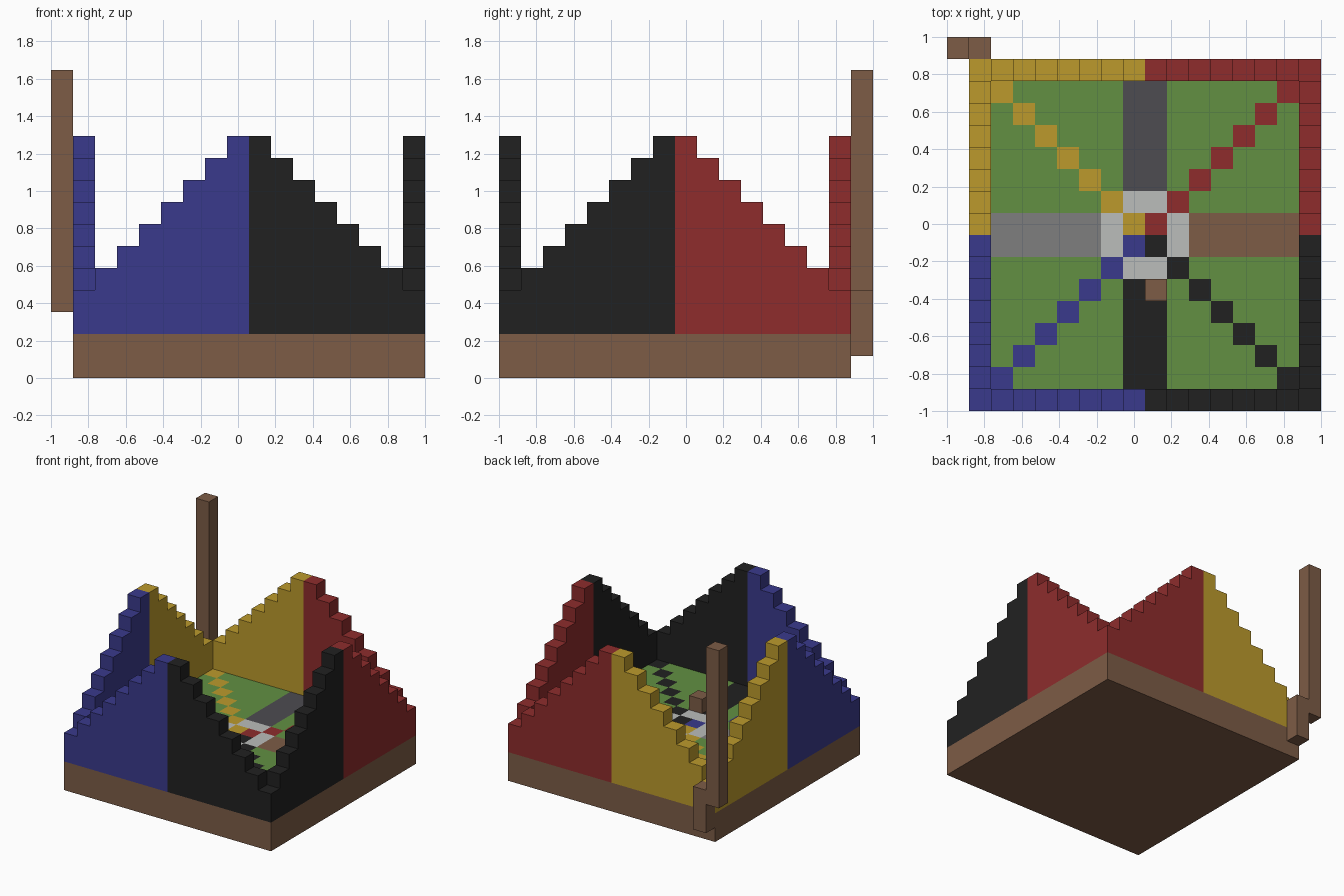
import bpy
import bmesh

cube = bpy.data.objects.get("Cube")
if cube:
    bpy.data.objects.remove(cube, do_unlink=True)

U = 2 / 17            # size of one block
CX, CY = 9, 8         # arena centre, in blocks
BASE_TOP, FLOOR_TOP, PEAK = 2, 3, 11


def make_material(name, rgb):
    """Flat material from an 8-bit sRGB colour, stored as linear."""
    lin = [((c / 255 + 0.055) / 1.055) ** 2.4 for c in rgb]
    mat = bpy.data.materials.new(name)
    mat.use_nodes = True
    mat.diffuse_color = (*lin, 1)
    bsdf = mat.node_tree.nodes["Principled BSDF"]
    bsdf.inputs["Base Color"].default_value = (*lin, 1)
    bsdf.inputs["Roughness"].default_value = 0.9
    return mat


MATS = {name: make_material(name, rgb) for name, rgb in {
    "blue": (58, 58, 140),
    "black": (33, 33, 33),
    "red": (142, 44, 44),
    "yellow": (188, 154, 44),
    "green": (98, 144, 66),
    "brown": (125, 92, 70),
    "grey": (127, 127, 127),
    "dark grey": (77, 76, 81),
    "light grey": (187, 189, 187),
}.items()}


def world(x, y, z):
    return (x * U - 1, y * U - 1, z * U)


def finish(name, bm, colours):
    bmesh.ops.recalc_face_normals(bm, faces=bm.faces)
    mesh = bpy.data.meshes.new(name)
    bm.to_mesh(mesh)
    bm.free()
    for colour in colours:
        mesh.materials.append(MATS[colour])
    obj = bpy.data.objects.new(name, mesh)
    bpy.context.collection.objects.link(obj)
    return obj


def box(name, low, high, colour):
    bm = bmesh.new()
    bmesh.ops.create_cube(bm, size=1)
    for v in bm.verts:
        v.co = world(*[l if c < 0 else h for c, l, h in zip(v.co, low, high)])
    return finish(name, bm, [colour])


def add_stepped_wall(bm, length, place):
    """Staircase profile falling outward from the peak, one block thick."""
    profile = [(0, BASE_TOP)]
    for i in range(length):
        profile += [(i, PEAK - i), (i + 1, PEAK - i)]
    profile.append((length, BASE_TOP))
    sides = [[bm.verts.new(world(*place(u, d, z))) for u, z in profile]
             for d in (7, 8)]
    bm.faces.new(sides[0])
    bm.faces.new(sides[1])
    n = len(profile)
    for i in range(n):
        j = (i + 1) % n
        bm.faces.new((sides[0][i], sides[0][j], sides[1][j], sides[1][i]))


# Base and the four coloured corner walls
box("base", (1, 0, 0), (17, 16, BASE_TOP), "brown")

QUADRANTS = {(-1, -1): ("front_right", "blue"), (1, -1): ("front_left", "black"),
             (1, 1): ("back_left", "red"), (-1, 1): ("back_right", "yellow")}

for (sx, sy), (side, colour) in QUADRANTS.items():
    bm = bmesh.new()
    add_stepped_wall(bm, 8, lambda u, d, z: (CX + sx * u, CY + sy * d, z))
    add_stepped_wall(bm, 7, lambda u, d, z: (CX + sx * d, CY + sy * u, z))
    finish(side + "_wall", bm, [colour])


# Arena floor: diagonals, a centre ring and four paths on grass
def floor_colour(i, j):
    a, b = max(i, -1 - i), max(j, -1 - j)      # block rings from the centre
    sx, sy = (1 if i >= 0 else -1), (1 if j >= 0 else -1)
    if a == b:
        return QUADRANTS[sx, sy][1]
    if min(a, b) > 0:
        return "green"
    if max(a, b) == 1:
        return "light grey"
    if a == 0:
        return "dark grey" if sy > 0 else "black"
    return "brown" if sx > 0 else "grey"


names = list(MATS)
bm = bmesh.new()
for i in range(-7, 7):
    for j in range(-7, 7):
        corners = ((i, j), (i + 1, j), (i + 1, j + 1), (i, j + 1))
        face = bm.faces.new([bm.verts.new(world(CX + x, CY + y, FLOOR_TOP))
                             for x, y in corners])
        face.material_index = names.index(floor_colour(i, j))
bmesh.ops.remove_doubles(bm, verts=bm.verts, dist=0.001)
floor = finish("arena_floor", bm, names)
if floor.data.polygons[0].normal.z < 0:
    floor.data.flip_normals()

# Single block standing on the front path
box("path_block", (9, 5, FLOOR_TOP), (10, 6, FLOOR_TOP + 1), "brown")

# Tall post and its bracket on the back right corner
box("corner_post", (0, 16, 3), (1, 17, 14), "brown")
box("post_bracket", (1, 16, 1), (2, 17, 4), "brown")
